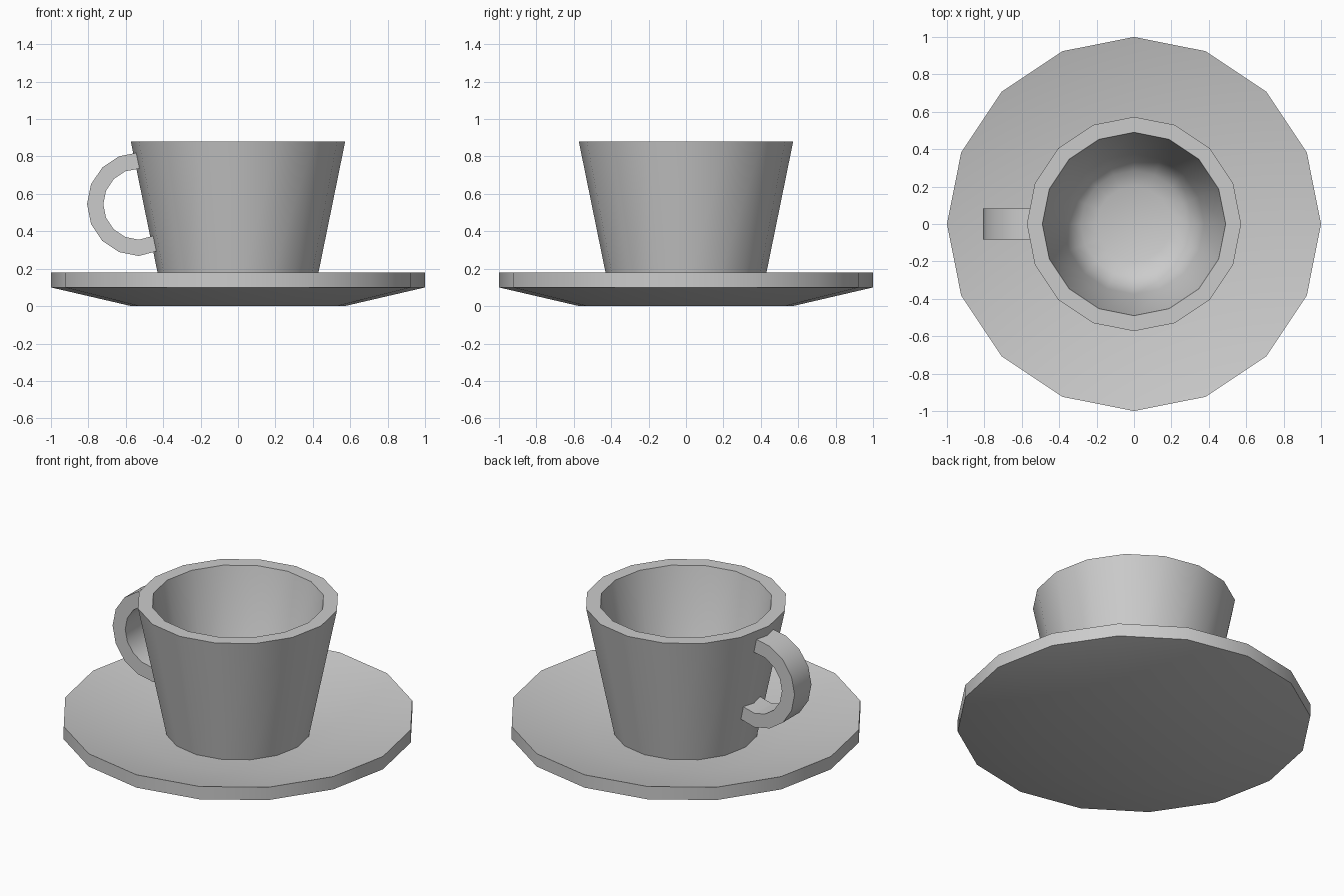
import bpy
from math import cos, sin, radians, pi

if "Cube" in bpy.data.objects:
    bpy.data.objects.remove(bpy.data.objects["Cube"])

SIDES = 16


def finish(name, verts, faces):
    mesh = bpy.data.meshes.new(name)
    mesh.from_pydata(verts, [], faces)
    obj = bpy.data.objects.new(name, mesh)
    bpy.context.collection.objects.link(obj)
    bpy.ops.object.select_all(action='DESELECT')
    obj.select_set(True)
    bpy.context.view_layer.objects.active = obj
    bpy.ops.object.mode_set(mode='EDIT')
    bpy.ops.mesh.select_all(action='SELECT')
    bpy.ops.mesh.normals_make_consistent(inside=False)
    bpy.ops.object.mode_set(mode='OBJECT')
    bpy.ops.object.shade_smooth_by_angle(angle=radians(30))
    return obj


def lathe(name, profile):
    """Spin (radius, z) rings around z, closing the first and last ring with caps."""
    verts = [(r * cos(2 * pi * i / SIDES), r * sin(2 * pi * i / SIDES), z)
             for r, z in profile for i in range(SIDES)]
    faces = []
    for k in range(len(profile) - 1):
        for i in range(SIDES):
            a, b = k * SIDES + i, k * SIDES + (i + 1) % SIDES
            faces.append((a, b, b + SIDES, a + SIDES))
    last = (len(profile) - 1) * SIDES
    faces.append(tuple(reversed(range(SIDES))))
    faces.append(tuple(range(last, last + SIDES)))
    return finish(name, verts, faces)


def arc_band(name, cx, cz, r_out, r_in, half_width, angles):
    """Sweep a rectangular section along an arc in the xz plane."""
    verts, faces = [], []
    for a in angles:
        c, s = cos(radians(a)), sin(radians(a))
        for r, y in ((r_out, -half_width), (r_out, half_width),
                     (r_in, half_width), (r_in, -half_width)):
            verts.append((cx + r * c, y, cz + r * s))
    n = len(angles)
    for k in range(n - 1):
        for i in range(4):
            a, b = 4 * k + i, 4 * k + (i + 1) % 4
            faces.append((a, b, b + 4, a + 4))
    faces += [(3, 2, 1, 0), tuple(range(4 * n - 4, 4 * n))]
    return finish(name, verts, faces)


# Saucer: shallow dish with a thick upright rim
lathe("saucer", [(0.57, 0), (1, 0.1), (1, 0.18), (0.57, 0.08)])

# Cup: tapered thick wall with a rounded hollow inside
lathe("cup", [(0.41, 0.08), (0.573, 0.88), (0.49, 0.88), (0.375, 0.32),
              (0.335, 0.24), (0.285, 0.195), (0.2, 0.165)])

# Handle: flat C-shaped band whose ends sink into the cup wall
arc_band("handle", -0.53, 0.545, 0.277, 0.19, 0.083,
         [80] + [90 + 22.5 * i for i in range(9)] + [300])
